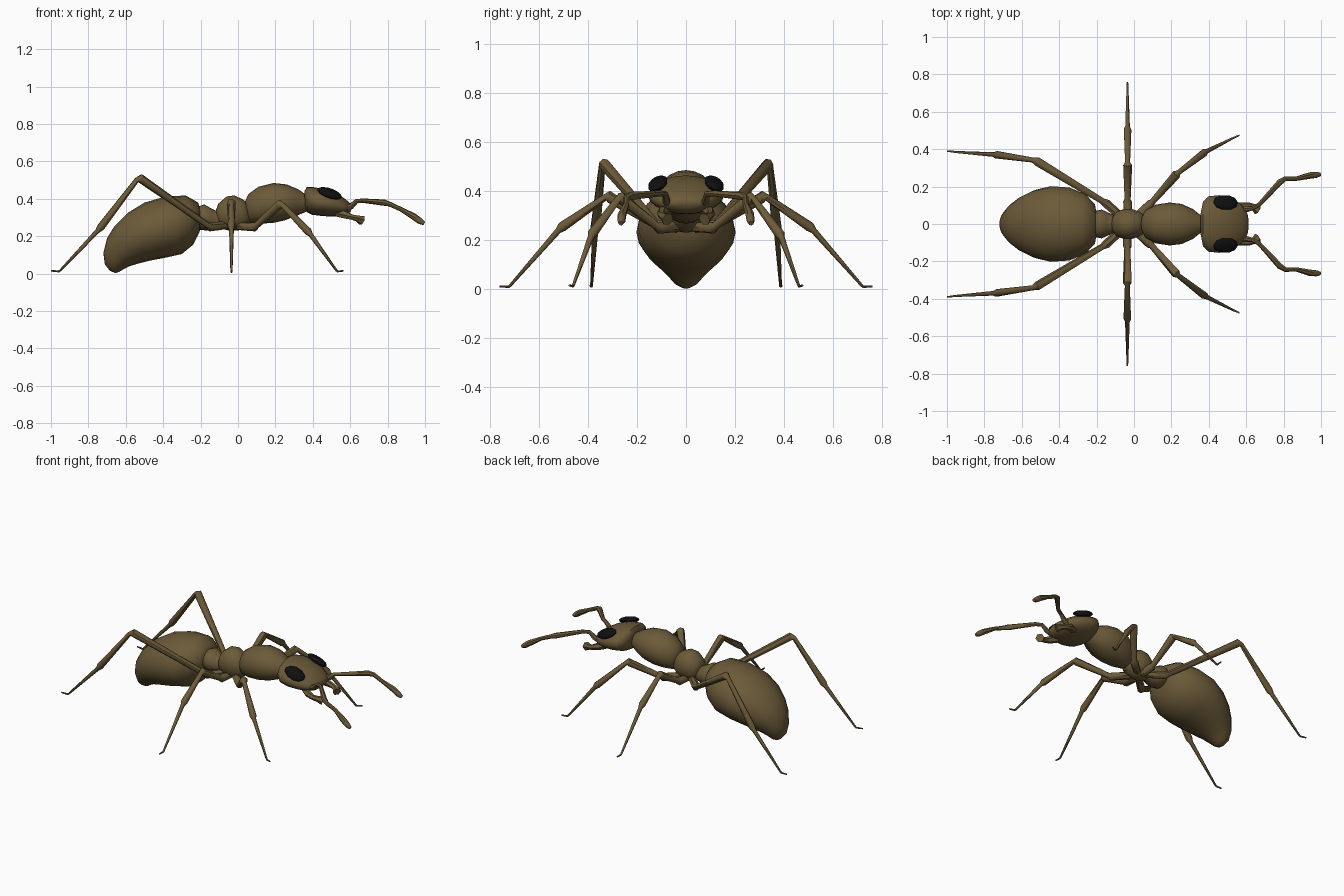
import bpy, bmesh, math
from mathutils import Vector, Matrix


def material(name, rgb):
    m = bpy.data.materials.new(name)
    m.diffuse_color = (*rgb, 1)
    return m


BROWN = material("brown_shell", (0.150, 0.104, 0.041))
BLACK = material("black_eye", (0.005, 0.005, 0.005))


def skin(name, rings, mat=BROWN, angle=60):
    """Loft a closed surface through a list of vertex rings."""
    bm = bmesh.new()
    loops = [[bm.verts.new(p) for p in r] for r in rings]
    n = len(loops[0])
    for a, b in zip(loops, loops[1:]):
        for i in range(n):
            j = (i + 1) % n
            bm.faces.new((a[i], a[j], b[j], b[i]))
    bm.faces.new(loops[0])
    bm.faces.new(loops[-1])
    bmesh.ops.recalc_face_normals(bm, faces=bm.faces)
    mesh = bpy.data.meshes.new(name)
    bm.to_mesh(mesh)
    bm.free()
    mesh.materials.append(mat)
    ob = bpy.data.objects.new(name, mesh)
    bpy.context.collection.objects.link(ob)
    bpy.ops.object.select_all(action='DESELECT')
    ob.select_set(True)
    bpy.context.view_layer.objects.active = ob
    bpy.ops.object.shade_smooth_by_angle(angle=math.radians(angle))
    return ob


def body(name, sections, sides=20):
    """Each section: top x, top z, bottom x, bottom z, half width."""
    rings = []
    for tx, tz, bx, bz, w in sections:
        ring = []
        for i in range(sides):
            t = 2 * math.pi * i / sides
            k = (1 + math.cos(t)) / 2
            ring.append((bx + (tx - bx) * k, w * math.sin(t), bz + (tz - bz) * k))
        rings.append(ring)
    return skin(name, rings)


def limb(name, points, side, sides=7):
    """Tapered tube through (x, y, z, radius) points, on one side of the body."""
    pts = [Vector((x, y * side, z)) for x, y, z, r in points]
    rings = []
    for i, p in enumerate(pts):
        before = (p - pts[i - 1]).normalized() if i else Vector()
        after = (pts[i + 1] - p).normalized() if i < len(pts) - 1 else Vector()
        d = (before + after).normalized()
        u = d.cross(Vector((0, 0, 1))).normalized()
        v = u.cross(d)
        r = points[i][3]
        rings.append([p + r * (math.cos(a) * u + math.sin(a) * v)
                      for a in (2 * math.pi * k / sides for k in range(sides))])
    return skin(name, rings, angle=50)


def leg(name, joints, side):
    """Coxa, femur, tibia, tarsus and foot, each swelling toward its far joint."""
    near = [0.022, 0.017, 0.014, 0.013, 0.006]
    far = [0.025, 0.025, 0.021, 0.006, 0.004]
    pts = []
    for a, b, r0, r1 in zip(joints, joints[1:], near, far):
        a, b = Vector(a), Vector(b)
        pts.append((*a.lerp(b, 0.05), r0))
        pts.append((*a.lerp(b, 0.97), r1))
    limb(name, pts, side)


# Abdomen, curling down to the tip
body("abdomen", [
    (-0.200, 0.34, -0.198, 0.28, 0.045), (-0.213, 0.38, -0.205, 0.225, 0.105),
    (-0.28, 0.418, -0.24, 0.155, 0.160), (-0.39, 0.412, -0.30, 0.105, 0.195),
    (-0.50, 0.38, -0.39, 0.085, 0.202), (-0.59, 0.325, -0.47, 0.070, 0.182),
    (-0.66, 0.255, -0.53, 0.055, 0.148), (-0.70, 0.19, -0.58, 0.040, 0.112),
    (-0.72, 0.11, -0.61, 0.025, 0.078), (-0.712, 0.05, -0.635, 0.010, 0.050),
    (-0.685, 0.015, -0.655, 0.003, 0.020)])

# Waist, middle segment and front thorax
body("waist", [
    (-0.23, 0.33, -0.23, 0.26, 0.04), (-0.21, 0.36, -0.205, 0.235, 0.07),
    (-0.18, 0.37, -0.165, 0.23, 0.077), (-0.145, 0.35, -0.125, 0.235, 0.06),
    (-0.115, 0.335, -0.09, 0.245, 0.045), (-0.08, 0.35, -0.07, 0.25, 0.04)])
body("middle_segment", [
    (-0.12, 0.335, -0.10, 0.26, 0.04), (-0.105, 0.375, -0.085, 0.24, 0.065),
    (-0.06, 0.413, -0.05, 0.23, 0.08), (-0.02, 0.418, 0.00, 0.23, 0.08),
    (0.02, 0.40, 0.04, 0.245, 0.065), (0.05, 0.38, 0.07, 0.27, 0.045)])
body("thorax", [
    (0.035, 0.38, 0.05, 0.28, 0.035), (0.055, 0.425, 0.07, 0.27, 0.075),
    (0.11, 0.465, 0.12, 0.267, 0.103), (0.19, 0.485, 0.19, 0.272, 0.115),
    (0.26, 0.477, 0.25, 0.285, 0.107), (0.32, 0.452, 0.31, 0.308, 0.080),
    (0.36, 0.425, 0.35, 0.325, 0.048), (0.39, 0.41, 0.39, 0.34, 0.040)])

# Head, broad at the back and sloping to the face
body("head", [
    (0.355, 0.44, 0.36, 0.345, 0.06), (0.368, 0.463, 0.37, 0.328, 0.12),
    (0.40, 0.463, 0.395, 0.315, 0.148), (0.46, 0.453, 0.45, 0.308, 0.154),
    (0.52, 0.432, 0.51, 0.305, 0.138), (0.57, 0.402, 0.555, 0.307, 0.112),
    (0.60, 0.377, 0.585, 0.317, 0.085), (0.612, 0.36, 0.602, 0.33, 0.05)])

LEGS = {
    "front_leg": [(0.0, 0.03, 0.255), (0.09, 0.11, 0.25), (0.23, 0.27, 0.375),
                  (0.38, 0.385, 0.22), (0.53, 0.46, 0.012), (0.565, 0.475, 0.015)],
    "middle_leg": [(-0.035, 0.03, 0.25), (-0.035, 0.12, 0.26), (-0.035, 0.32, 0.38),
                   (-0.035, 0.51, 0.25), (-0.035, 0.72, 0.01), (-0.035, 0.76, 0.012)],
    "rear_leg": [(-0.06, 0.03, 0.26), (-0.15, 0.11, 0.25), (-0.53, 0.34, 0.515),
                 (-0.74, 0.37, 0.24), (-0.955, 0.385, 0.012), (-1.0, 0.39, 0.015)],
}

for side, label in ((1, "left"), (-1, "right")):
    for name, joints in LEGS.items():
        leg(f"{label}_{name}", joints, side)
    # Elbowed feeler with a swollen end segment
    limb(f"{label}_antenna", [
        (0.57, 0.075, 0.345, 0.016), (0.605, 0.08, 0.36, 0.016),
        (0.635, 0.085, 0.388, 0.012), (0.67, 0.105, 0.39, 0.012),
        (0.78, 0.225, 0.380, 0.017), (0.81, 0.243, 0.372, 0.013),
        (0.87, 0.243, 0.345, 0.012), (0.94, 0.26, 0.305, 0.018),
        (0.975, 0.263, 0.28, 0.017), (0.995, 0.265, 0.268, 0.010)], side)
    # Jaw flaring at the tip
    limb(f"{label}_jaw", [
        (0.53, 0.07, 0.325, 0.022), (0.57, 0.095, 0.315, 0.022),
        (0.61, 0.10, 0.302, 0.016), (0.64, 0.09, 0.295, 0.018),
        (0.662, 0.075, 0.285, 0.027)], side, 6)
    # Flattened eye lying on the slope of the head
    place = (Matrix.Translation((0.49, 0.115 * side, 0.430))
             @ Matrix.Rotation(math.radians(19), 4, 'Y')
             @ Matrix.Rotation(math.radians(-24 * side), 4, 'X'))
    rings = []
    for j in range(1, 8):
        lat = math.pi * (j / 8 - 0.5)
        rings.append([place @ Vector((0.070 * math.cos(lat) * math.cos(a),
                                      0.044 * math.cos(lat) * math.sin(a),
                                      0.021 * math.sin(lat)))
                      for a in (math.pi * k / 5 for k in range(10))])
    skin(f"{label}_eye", rings, BLACK)
